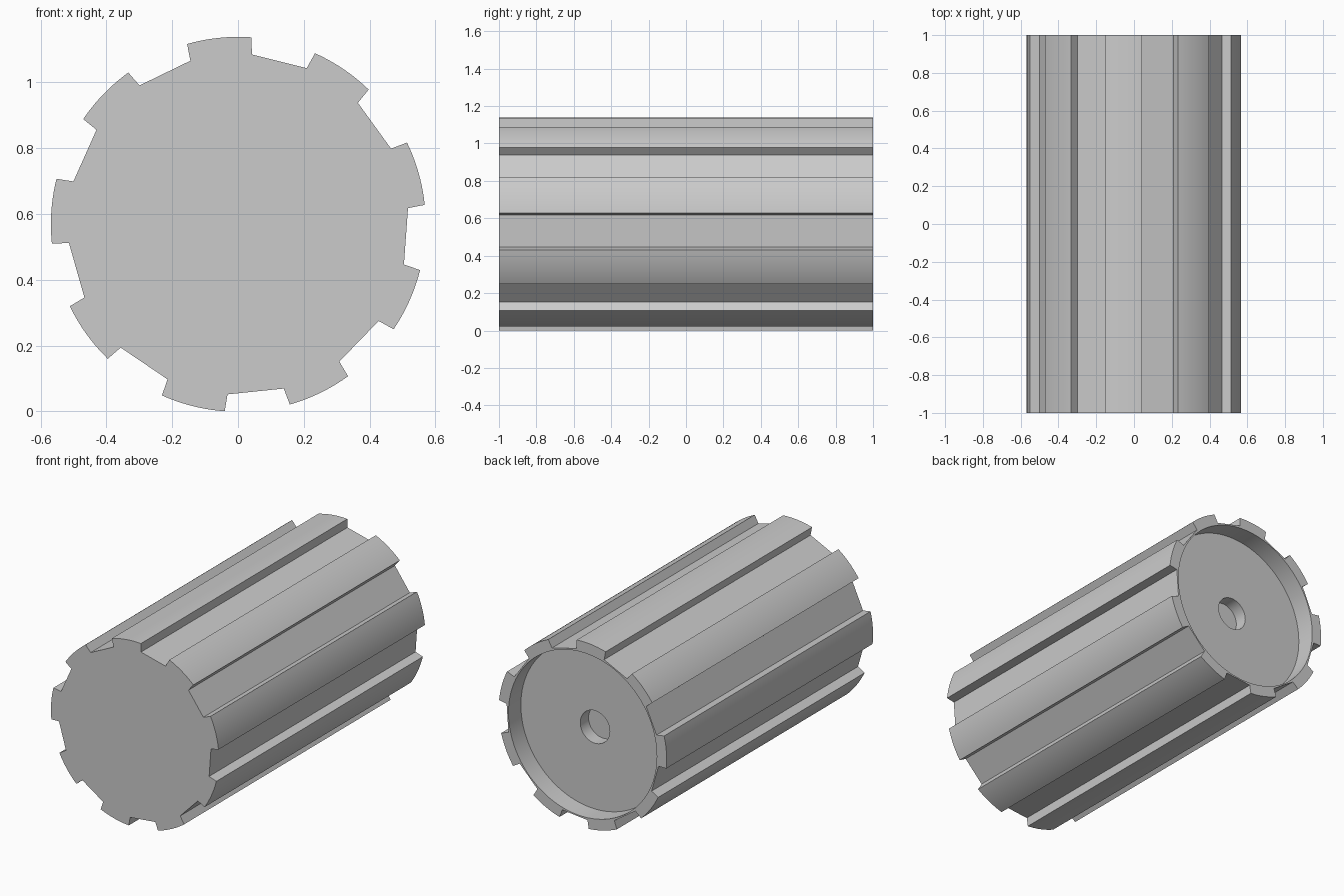
import bpy, bmesh
from math import cos, sin, radians

cube = bpy.data.objects.get("Cube")
if cube:
    bpy.data.objects.remove(cube, do_unlink=True)

TEETH, OUTER, ROOT = 9, 0.5697, 0.518
CX, CZ = 0.001, 0.5686
ARC_STEPS = 10

grey = bpy.data.materials.new("plain_grey")
grey.use_nodes = True
colour = (0.6, 0.6, 0.6, 1)
grey.diffuse_color = colour
grey.node_tree.nodes["Principled BSDF"].inputs["Base Color"].default_value = colour


def polar(radius, degrees):
    a = radians(degrees)
    return CX + radius * cos(a), CZ + radius * sin(a)


def toothed_profile():
    """Rounded teeth separated by flat-bottomed grooves."""
    points = []
    for i in range(TEETH):
        middle = 95.9 + i * 360 / TEETH
        points.append(polar(ROOT, middle - 10.45))
        points += [polar(OUTER, middle - 9.95 + 19.9 * s / ARC_STEPS)
                   for s in range(ARC_STEPS + 1)]
        points.append(polar(ROOT, middle + 10.45))
    return points


def prism(name, points, y_front, y_back):
    """Extrude an x-z outline along y."""
    bm = bmesh.new()
    face = bm.faces.new([bm.verts.new((x, y_front, z)) for x, z in points])
    out = bmesh.ops.extrude_face_region(bm, geom=[face])
    moved = [v for v in out["geom"] if isinstance(v, bmesh.types.BMVert)]
    bmesh.ops.translate(bm, verts=moved, vec=(0, y_back - y_front, 0))
    bmesh.ops.recalc_face_normals(bm, faces=bm.faces)
    mesh = bpy.data.meshes.new(name)
    bm.to_mesh(mesh)
    bm.free()
    mesh.materials.append(grey)
    obj = bpy.data.objects.new(name, mesh)
    bpy.context.collection.objects.link(obj)
    return obj


def cut_round(target, name, radius, y_front, steps):
    """Sink a round pocket into the back end."""
    outline = [polar(radius, 360 * i / steps) for i in range(steps)]
    cutter = prism(name, outline, y_front, 1.1)
    cutter.hide_render = True
    mod = target.modifiers.new(name, "BOOLEAN")
    mod.operation, mod.solver, mod.object = "DIFFERENCE", "EXACT", cutter
    bpy.context.view_layer.objects.active = target
    bpy.ops.object.modifier_apply(modifier=mod.name)
    bpy.data.objects.remove(cutter, do_unlink=True)


# Grooved roller body with a back recess and a blind centre hole
body = prism("grooved_roller", toothed_profile(), -1, 1)
cut_round(body, "back_recess", 0.503, 0.88, 96)
cut_round(body, "centre_hole", 0.1, 0.80, 48)

bpy.ops.object.select_all(action="DESELECT")
body.select_set(True)
bpy.context.view_layer.objects.active = body
bpy.ops.object.shade_smooth_by_angle(angle=radians(20))
